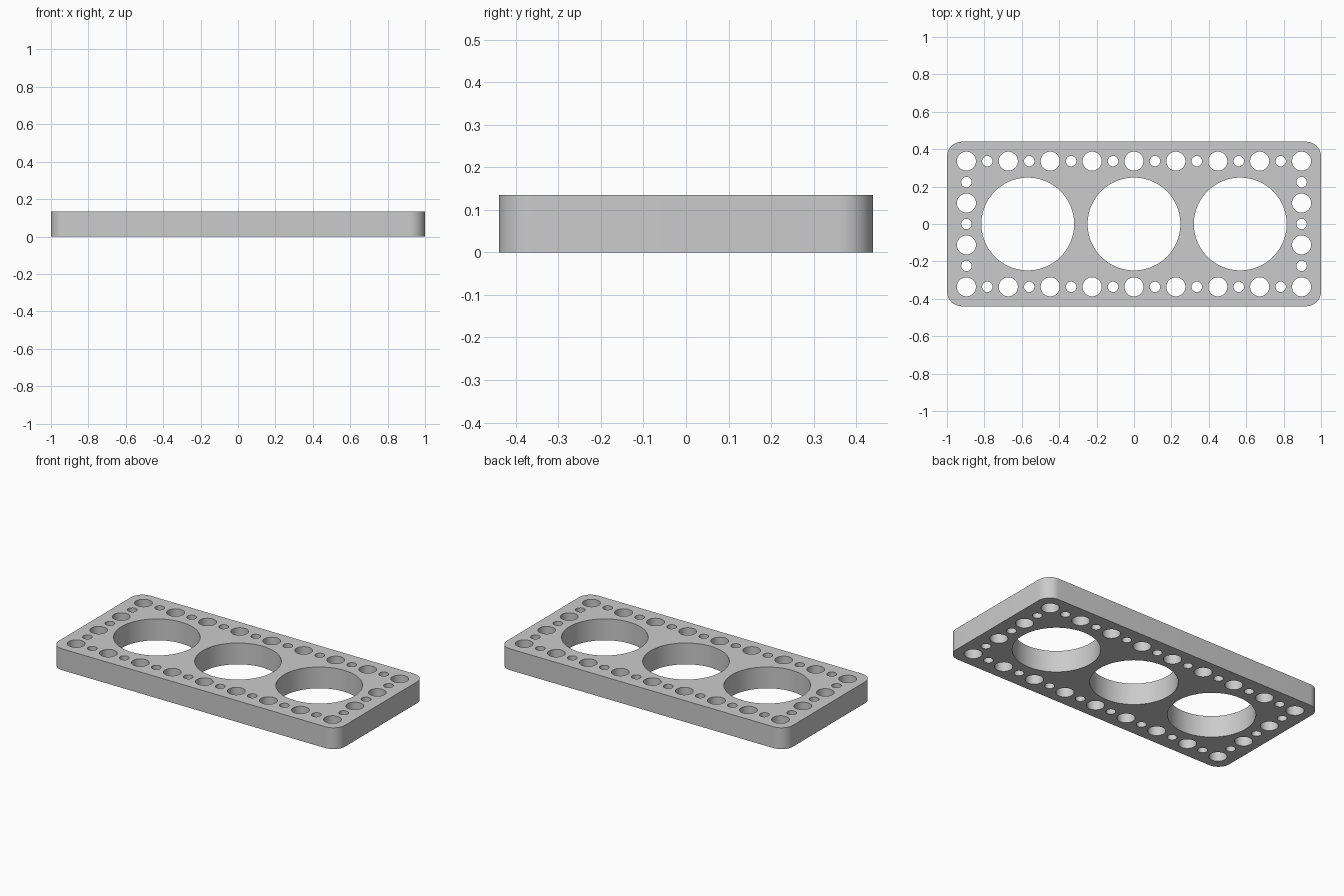
import bpy
import bmesh
from math import cos, sin, pi, radians

HALF_X, HALF_Y, HEIGHT = 1.0, 0.44, 0.135
CORNER = 0.08
PITCH = 0.224          # spacing of the larger rim holes
ROW_Y = 1.5 * PITCH
COLUMN_X = 4 * PITCH

cube = bpy.data.objects.get("Cube")
if cube:
    bpy.data.objects.remove(cube, do_unlink=True)


def arc(cx, cy, r, start, sweep, n):
    return [(cx + r * cos(start + sweep * i / n), cy + r * sin(start + sweep * i / n))
            for i in range(n)]


def circle(cx, cy, r, n):
    return arc(cx, cy, r, 0, 2 * pi, n)


# Rounded rectangle outline
ix, iy = HALF_X - CORNER, HALF_Y - CORNER
outline = []
for k, (sx, sy) in enumerate([(1, 1), (-1, 1), (-1, -1), (1, -1)]):
    quarter = arc(sx * ix, sy * iy, CORNER, k * pi / 2, pi / 2, 12)
    end = (k + 1) * pi / 2
    quarter.append((sx * ix + CORNER * cos(end), sy * iy + CORNER * sin(end)))
    outline += quarter
loops = [outline]

# Three large openings
loops += [circle(x, 0, 0.248, 96) for x in (-0.568, 0, 0.568)]


# Rim holes alternate large and small around the border
def rim_hole(x, y, large):
    loops.append(circle(x, y, 0.051 if large else 0.028, 40 if large else 28))


for side in (-1, 1):
    for i in range(17):
        rim_hole((i - 8) * PITCH / 2, side * ROW_Y, i % 2 == 0)
    for i in range(1, 6):
        rim_hole(side * COLUMN_X, (i - 3) * PITCH / 2, i % 2 == 0)

# Filled profile, extruded to the plate thickness
curve = bpy.data.curves.new("plate_profile", 'CURVE')
curve.dimensions = '2D'
curve.fill_mode = 'BOTH'
curve.extrude = HEIGHT / 2
for loop in loops:
    spline = curve.splines.new('POLY')
    spline.points.add(len(loop) - 1)
    for point, (x, y) in zip(spline.points, loop):
        point.co = (x, y, 0, 1)
    spline.use_cyclic_u = True

helper = bpy.data.objects.new("plate_profile", curve)
bpy.context.collection.objects.link(helper)
bpy.context.view_layer.update()
depsgraph = bpy.context.evaluated_depsgraph_get()
mesh = bpy.data.meshes.new_from_object(helper.evaluated_get(depsgraph))
bpy.data.objects.remove(helper, do_unlink=True)

# Weld the caps to the walls and stand the plate on the ground
bm = bmesh.new()
bm.from_mesh(mesh)
bmesh.ops.remove_doubles(bm, verts=bm.verts, dist=0.0001)
bmesh.ops.translate(bm, verts=bm.verts, vec=(0, 0, HEIGHT / 2))
bmesh.ops.recalc_face_normals(bm, faces=bm.faces)
bm.to_mesh(mesh)
bm.free()

plate = bpy.data.objects.new("perforated_plate", mesh)
mesh.name = "perforated_plate"
bpy.context.collection.objects.link(plate)

# Plain grey finish
grey = bpy.data.materials.new("light_grey")
grey.use_nodes = True
colour = (0.6, 0.6, 0.6, 1)
grey.diffuse_color = colour
grey.node_tree.nodes["Principled BSDF"].inputs["Base Color"].default_value = colour
mesh.materials.clear()
mesh.materials.append(grey)

# Smooth round walls with sharp rims
bpy.ops.object.select_all(action='DESELECT')
plate.select_set(True)
bpy.context.view_layer.objects.active = plate
bpy.ops.object.shade_smooth_by_angle(angle=radians(30))
